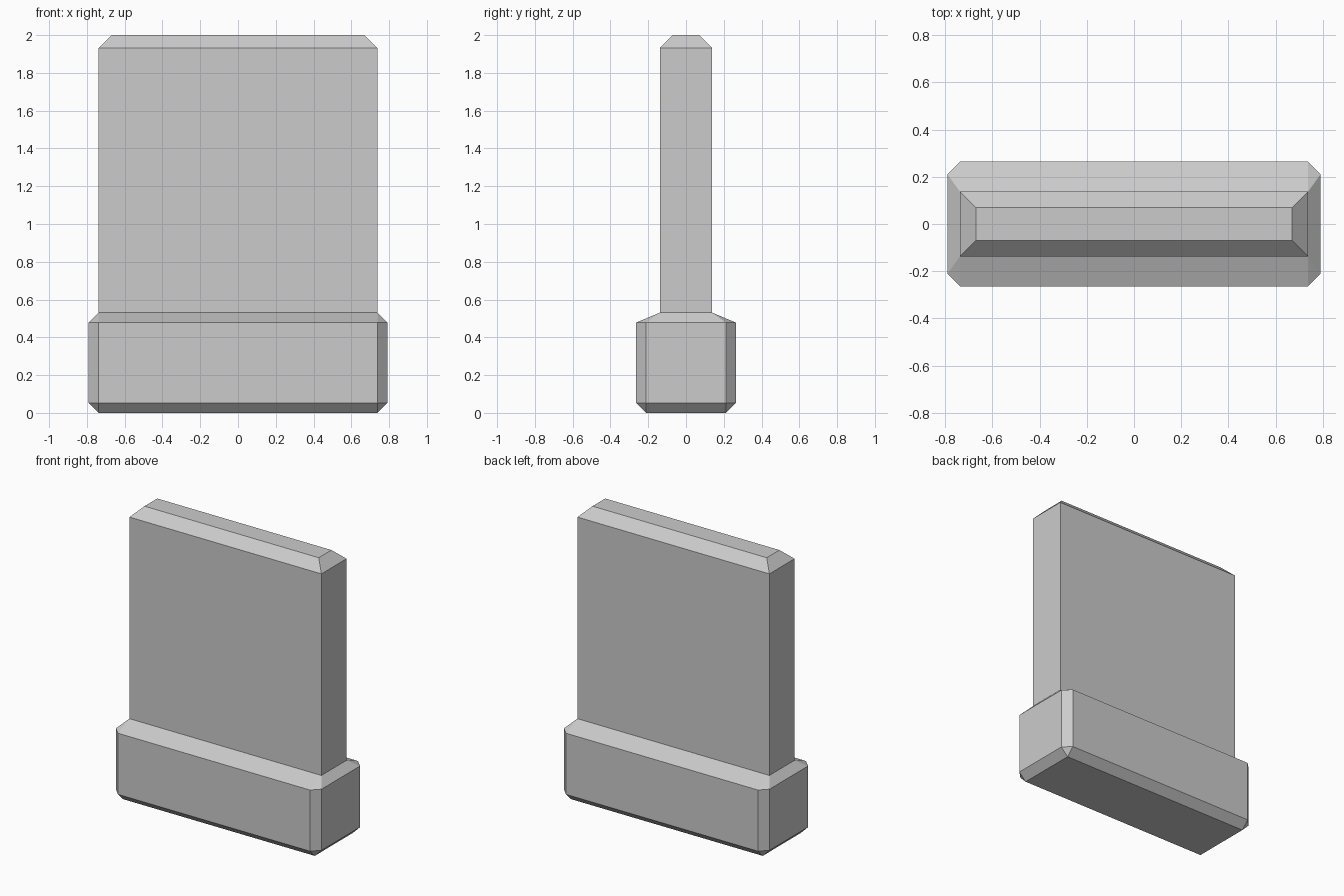
import bpy
import bmesh

if "Cube" in bpy.data.objects:
    bpy.data.objects.remove(bpy.data.objects["Cube"])


def loft(name, rings):
    """Skin stacked rectangles with cut corners: (half x, half y, corner cut, z)."""
    bm = bmesh.new()
    loops = []
    for hx, hy, c, z in rings:
        outline = [(hx, -hy + c), (hx, hy - c), (hx - c, hy), (-hx + c, hy),
                   (-hx, hy - c), (-hx, -hy + c), (-hx + c, -hy), (hx - c, -hy)]
        loops.append([bm.verts.new((x, y, z)) for x, y in outline])
    for low, high in zip(loops, loops[1:]):
        for i in range(8):
            j = (i + 1) % 8
            bm.faces.new((low[i], low[j], high[j], high[i]))
    bm.faces.new(loops[0][::-1])
    bm.faces.new(loops[-1])
    # Collapse the corners that have no cut
    bmesh.ops.remove_doubles(bm, verts=bm.verts[:], dist=0.0005)
    bmesh.ops.recalc_face_normals(bm, faces=bm.faces[:])
    mesh = bpy.data.meshes.new(name)
    bm.to_mesh(mesh)
    bm.free()
    obj = bpy.data.objects.new(name, mesh)
    bpy.context.collection.objects.link(obj)
    return obj


# Bevelled plinth flowing into the thin upright slab with a bevelled top
loft("slab_on_plinth", [
    (0.738, 0.211, 0.0, 0.0),
    (0.791, 0.264, 0.053, 0.053),
    (0.791, 0.264, 0.053, 0.478),
    (0.738, 0.138, 0.0, 0.531),
    (0.738, 0.138, 0.0, 1.932),
    (0.670, 0.070, 0.0, 2.0),
])
